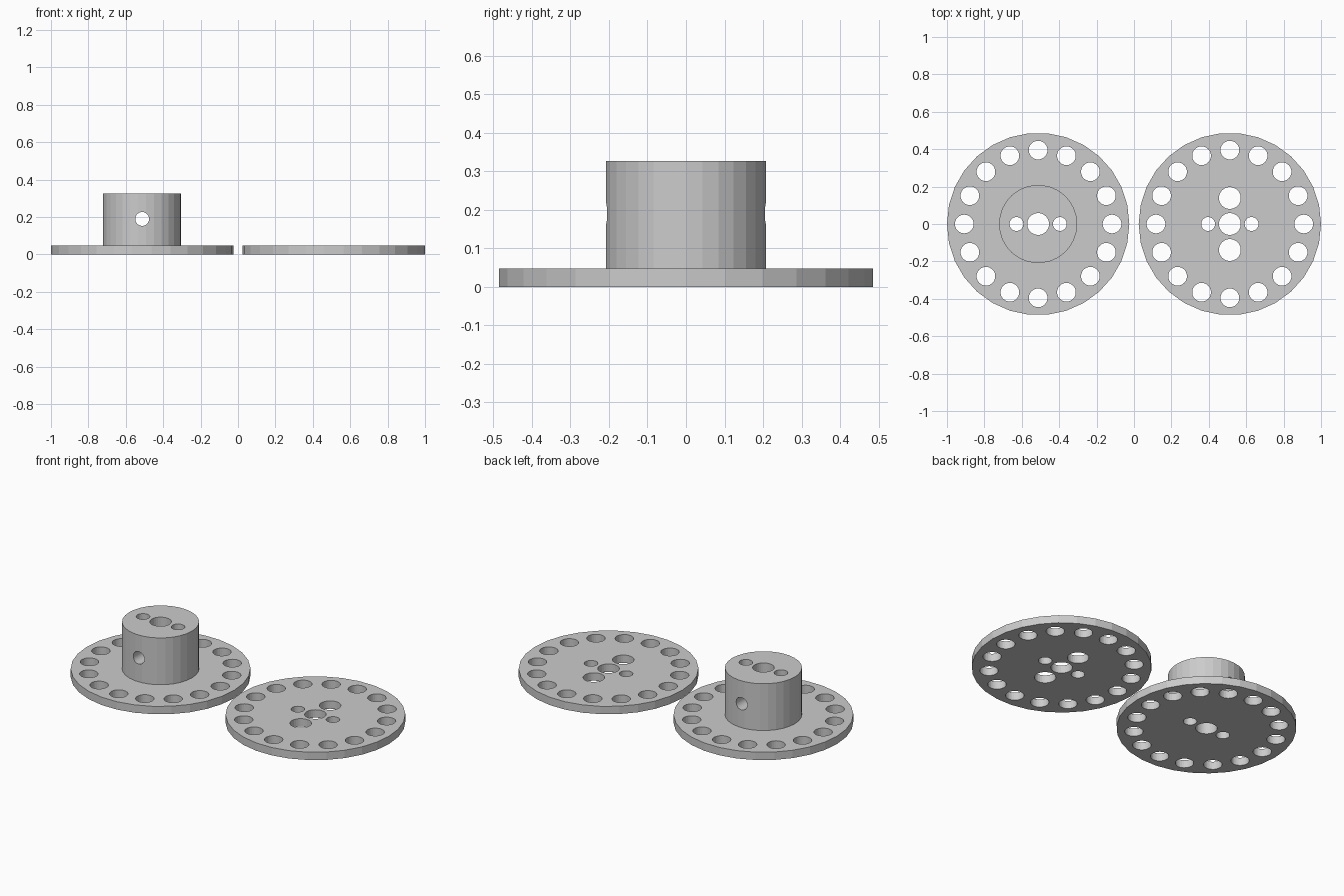
import bpy
import bmesh
import math
from mathutils import Matrix, Vector

if "Cube" in bpy.data.objects:
    bpy.data.objects.remove(bpy.data.objects["Cube"])

SIDES = 30
DISC_X, DISC_R, DISC_H = 0.5125, 0.4875, 0.047
HUB_R, HUB_TOP = 0.209, 0.327
RING_R, RING_HOLES = 0.395, 16
RIM_HOLE, BORE, SCREW = 0.05, 0.0585, 0.037

grey = bpy.data.materials.new("grey_plastic")
grey.use_nodes = True
grey.diffuse_color = (0.6, 0.6, 0.6, 1)
grey.node_tree.nodes["Principled BSDF"].inputs["Base Color"].default_value = (0.6, 0.6, 0.6, 1)


def add_object(name, bm, x):
    mesh = bpy.data.meshes.new(name)
    bmesh.ops.recalc_face_normals(bm, faces=bm.faces[:])
    bm.to_mesh(mesh)
    bm.free()
    mesh.materials.append(grey)
    obj = bpy.data.objects.new(name, mesh)
    obj.location.x = x
    bpy.context.collection.objects.link(obj)
    return obj


def turned(name, profile, x):
    """Spin a radius/height profile around the vertical axis."""
    bm = bmesh.new()
    verts = [bm.verts.new((r, 0, z)) for r, z in profile]
    edges = [bm.edges.new(pair) for pair in zip(verts, verts[1:])]
    bmesh.ops.spin(bm, geom=verts + edges, cent=(0, 0, 0), axis=(0, 0, 1),
                   angle=math.tau, steps=SIDES, use_merge=True)
    bmesh.ops.remove_doubles(bm, verts=bm.verts[:], dist=0.0001)
    # Close the bottom and top with single flat faces
    bmesh.ops.holes_fill(bm, edges=[e for e in bm.edges if e.is_boundary], sides=0)
    return add_object(name, bm, x)


def drill(obj, name, holes, turn=Matrix()):
    """Cut round through holes, given as (position, radius), into an object."""
    bm = bmesh.new()
    for position, radius in holes:
        bmesh.ops.create_cone(bm, cap_ends=True, segments=SIDES, radius1=radius,
                              radius2=radius, depth=1,
                              matrix=Matrix.Translation(position) @ turn)
    cutter = add_object(name, bm, obj.location.x)
    cutter.hide_render = True
    mod = obj.modifiers.new(name, 'BOOLEAN')
    mod.operation = 'DIFFERENCE'
    mod.solver = 'EXACT'
    mod.object = cutter
    bpy.context.view_layer.update()
    result = bpy.data.meshes.new_from_object(
        obj.evaluated_get(bpy.context.evaluated_depsgraph_get()))
    obj.modifiers.clear()
    obj.data = result
    bpy.data.objects.remove(cutter)


# Ring of rim holes, centre bore and screw pair, shared by both discs
rim = []
for i in range(RING_HOLES):
    a = math.tau * i / RING_HOLES
    rim.append((Vector((RING_R * math.cos(a), RING_R * math.sin(a), 0.1)), RIM_HOLE))
shared = rim + [(Vector((0, 0, 0.1)), BORE)]
shared += [(Vector((s * 0.116, 0, 0.1)), SCREW) for s in (-1, 1)]

# Disc with raised hub, cross drilled from front to back
hub_disc = turned("hub_disc", [(DISC_R, 0), (DISC_R, DISC_H), (HUB_R, DISC_H),
                               (HUB_R, HUB_TOP)], -DISC_X)
drill(hub_disc, "upright_holes", shared)
drill(hub_disc, "cross_hole", [(Vector((0, 0, 0.19)), SCREW)],
      Matrix.Rotation(math.pi / 2, 4, 'X'))

# Flat cover disc with two extra large holes
cover_disc = turned("cover_disc", [(DISC_R, 0), (DISC_R, DISC_H)], DISC_X)
extra = [(Vector((0, s * 0.139, 0.1)), BORE) for s in (-1, 1)]
drill(cover_disc, "cover_holes", shared + extra)
